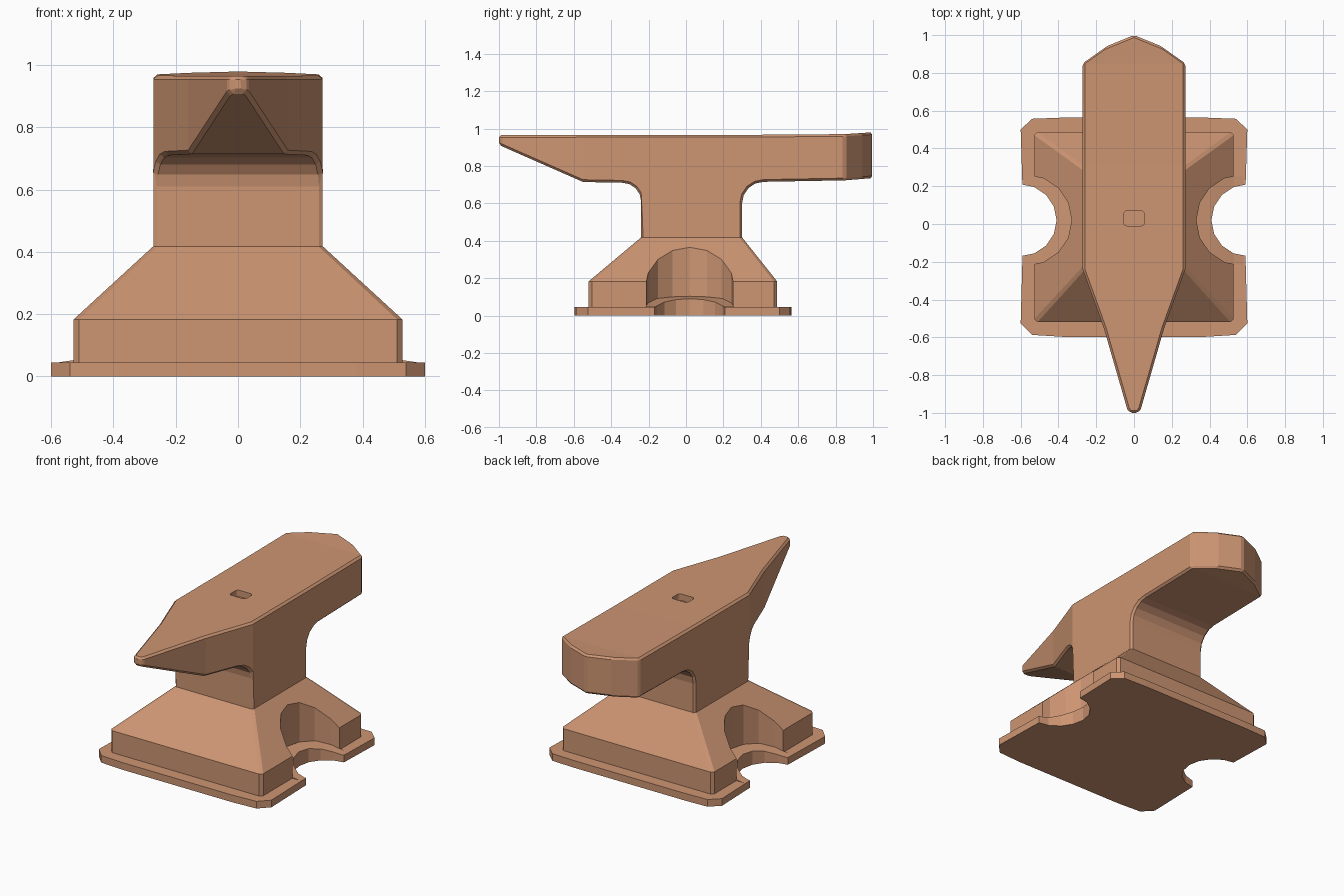
import bpy, bmesh, math
from mathutils import Vector

if "Cube" in bpy.data.objects:
    bpy.data.objects.remove(bpy.data.objects["Cube"])

mat = bpy.data.materials.new("clay")
mat.diffuse_color = (0.61, 0.30, 0.17, 1)
mat.use_nodes = True
mat.node_tree.nodes["Principled BSDF"].inputs["Base Color"].default_value = mat.diffuse_color


def loft(name, rings):
    """Closed solid through equal-sized rings of 3D points."""
    bm = bmesh.new()
    vs = [[bm.verts.new(p) for p in r] for r in rings]
    n = len(rings[0])
    for a, b in zip(vs, vs[1:]):
        for i in range(n):
            bm.faces.new((a[i], a[(i + 1) % n], b[(i + 1) % n], b[i]))
    bm.faces.new(vs[0])
    bm.faces.new(vs[-1])
    bmesh.ops.recalc_face_normals(bm, faces=bm.faces)
    me = bpy.data.meshes.new(name)
    bm.to_mesh(me)
    bm.free()
    me.materials.append(mat)
    ob = bpy.data.objects.new(name, me)
    bpy.context.collection.objects.link(ob)
    return ob


def flat_prism(name, outline, z0, z1):
    return loft(name, [[(x, y, z) for x, y in outline] for z in (z0, z1)])


def boolean(ob, cutter, op='DIFFERENCE'):
    m = ob.modifiers.new("cut", 'BOOLEAN')
    m.operation, m.object, m.solver = op, cutter, 'EXACT'
    cutter.hide_render = True
    cutter.hide_set(True)


def arc(cx, cy, r, a0, a1, n):
    return [(cx + r * math.cos(math.radians(a0 + (a1 - a0) * i / n)),
             cy + r * math.sin(math.radians(a0 + (a1 - a0) * i / n))) for i in range(n + 1)]


def chamfered(hx, y0, y1, c, z):
    return [(hx - c, y0, z), (hx, y0 + c, z), (hx, y1 - c, z), (hx - c, y1, z),
            (c - hx, y1, z), (-hx, y1 - c, z), (-hx, y0 + c, z), (c - hx, y0, z)]


# horn, face, heel and waist: side profile (y, z)
profile = [(-1, 0.965), (-1, 0.912), (-0.55, 0.714)]
profile += arc(-0.34, 0.61, 0.10, 90, 0, 4)
profile += [(-0.24, 0.38), (0.30, 0.38)]
profile += arc(0.415, 0.60, 0.115, 180, 90, 4)
profile += [(0.85, 0.723), (1, 0.735), (1, 0.98), (0.85, 0.97), (0.32, 0.966)]
body = loft("anvil_body", [[(x, y, z) for y, z in profile] for x in (-0.35, 0.35)])

# plan outline trims the body to the pointed horn and faceted heel
half = [(0.02, -1), (0.036, -0.98), (0.16, -0.55), (0.272, -0.24),
        (0.272, 0.85), (0.14, 0.943)]
plan = half + [(0, 1.0)] + [(-x, y) for x, y in reversed(half)]
boolean(body, flat_prism("plan_cutter", plan, 0.2, 1.2), 'INTERSECT')
bev = body.modifiers.new("edges", 'BEVEL')
bev.width, bev.segments = 0.012, 1
bev.limit_method, bev.angle_limit = 'ANGLE', math.radians(40)
bev.use_clamp_overlap = False

# small rounded tool hole in the face
hole = []
for sx, sy, a in ((1, 1, 0), (-1, 1, 90), (-1, -1, 180), (1, -1, 270)):
    hole += arc(sx * 0.037, 0.03 + sy * 0.022, 0.018, a, a + 90, 3)
boolean(body, flat_prism("hole_cutter", hole, 0.925, 1.1))

# sloped foot
foot = loft("foot", [chamfered(0.528, -0.52, 0.487, 0.017, 0.02),
                     chamfered(0.528, -0.52, 0.487, 0.017, 0.183),
                     chamfered(0.272, -0.24, 0.30, 0.014, 0.418)])

# base plate with clipped corners, plus the raised ramp inside the side notches
quarter = [(0.585, 0.02, 0), (0.60, 0.50, 1), (0.54, 0.557, 1), (0.38, 0.563, 1)]
back = [(x, y) for x, y, _ in quarter]
front = [(0.38, -0.597), (0.54, -0.587), (0.60, -0.525)]
right = front + back
plate = flat_prism("base_plate", right + [(-x, y) for x, y in reversed(right)], 0, 0.045)
ramp_xz = [(0.585, 0.02), (0.585, 0.044), (0.53, 0.052), (0.41, 0.09), (0.32, 0.105)]
ramp_xz += [(-x, z) for x, z in reversed(ramp_xz)]
ramp = loft("notch_ramp", [[(x, y, z) for x, z in ramp_xz] for y in (-0.215, 0.255)])

# round notches on both sides
for s in (1, -1):
    big = flat_prism("foot_notch_cutter", arc(s * 0.57, 0.02, 0.24, 0, 337.5, 15), -0.1, 0.6)
    small = flat_prism("plate_notch_cutter", arc(s * 0.60, 0.02, 0.19, 0, 337.5, 15), -0.1, 0.6)
    boolean(foot, big)
    boolean(plate, small)
    boolean(ramp, small)
